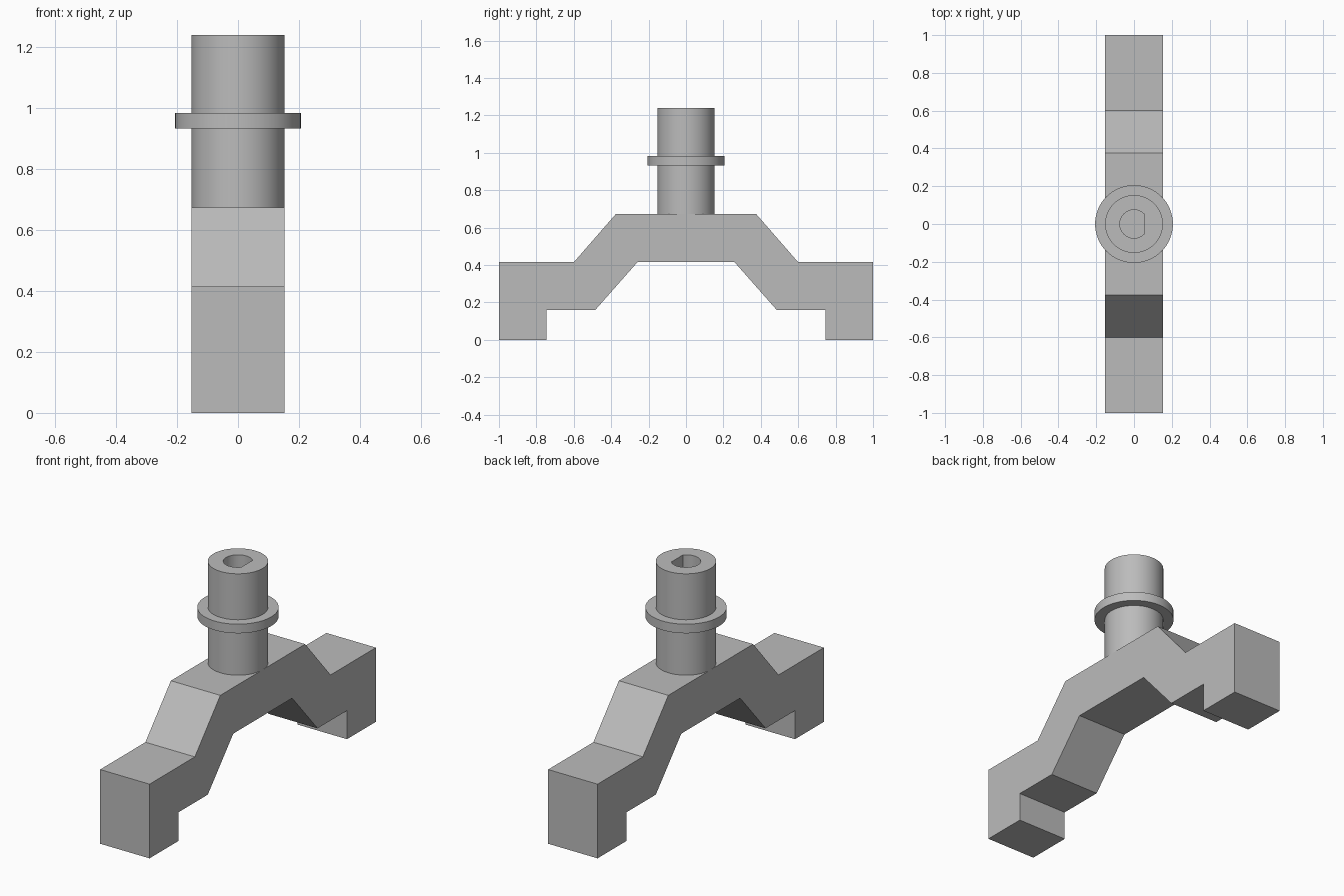
import bpy, bmesh, math
from mathutils import Vector

cube = bpy.data.objects.get("Cube")
if cube:
    bpy.data.objects.remove(cube, do_unlink=True)

gray = bpy.data.materials.new("plain gray")
gray.use_nodes = True
color = (0.5, 0.5, 0.5, 1)
gray.diffuse_color = color
gray.node_tree.nodes["Principled BSDF"].inputs["Base Color"].default_value = color


def make_object(name, bm):
    bmesh.ops.recalc_face_normals(bm, faces=bm.faces)
    mesh = bpy.data.meshes.new(name)
    bm.to_mesh(mesh)
    bm.free()
    mesh.materials.append(gray)
    obj = bpy.data.objects.new(name, mesh)
    bpy.context.collection.objects.link(obj)
    return obj


def prism(name, outline, offset):
    """Extrude a closed outline of 3D points along an offset."""
    bm = bmesh.new()
    face = bm.faces.new([bm.verts.new(p) for p in outline])
    result = bmesh.ops.extrude_face_region(bm, geom=[face], use_keep_orig=True)
    moved = [v for v in result["geom"] if isinstance(v, bmesh.types.BMVert)]
    bmesh.ops.translate(bm, verts=moved, vec=Vector(offset))
    return make_object(name, bm)


# Arched bracket with stepped feet, mirrored front to back
half_width = 0.153
half = [(0.375, 0.673), (0.6, 0.415), (1, 0.415), (1, 0),
        (0.745, 0), (0.745, 0.16), (0.485, 0.16), (0.26, 0.415)]
profile = half + [(-y, z) for y, z in reversed(half)]
prism("bracket_arm", [(-half_width, y, z) for y, z in profile],
      (2 * half_width, 0, 0))

# Turned post with collar
top, collar = 1.24, 0.206
lathe = [(0, 0.668), (half_width, 0.668), (half_width, 0.932), (collar, 0.932),
         (collar, 0.983), (half_width, 0.983), (half_width, top), (0, top)]
bm = bmesh.new()
verts = [bm.verts.new((r, 0, z)) for r, z in lathe]
edges = [bm.edges.new(pair) for pair in zip(verts, verts[1:])]
bmesh.ops.spin(bm, geom=verts + edges, cent=(0, 0, 0), axis=(0, 0, 1),
               angle=math.tau, steps=64, use_merge=False)
bmesh.ops.remove_doubles(bm, verts=bm.verts, dist=0.0001)
post = make_object("post", bm)

# Blind D-shaped shaft socket, flat on the left side
radius, flat, depth = 0.075, 0.055, 0.3
start = math.acos(flat / radius)
angles = [start + (math.tau - 2 * start) * i / 40 for i in range(41)]
cutter = prism("socket_cutter",
               [(radius * math.cos(a), radius * math.sin(a), top - depth) for a in angles],
               (0, 0, depth + 0.1))
cutter.hide_render = True
cut = post.modifiers.new("socket", "BOOLEAN")
cut.operation = "DIFFERENCE"
cut.solver = "EXACT"
cut.object = cutter

bpy.ops.object.select_all(action="DESELECT")
post.select_set(True)
bpy.context.view_layer.objects.active = post
bpy.ops.object.modifier_apply(modifier=cut.name)
bpy.data.objects.remove(cutter, do_unlink=True)
bpy.ops.object.shade_smooth_by_angle(angle=math.radians(30))
